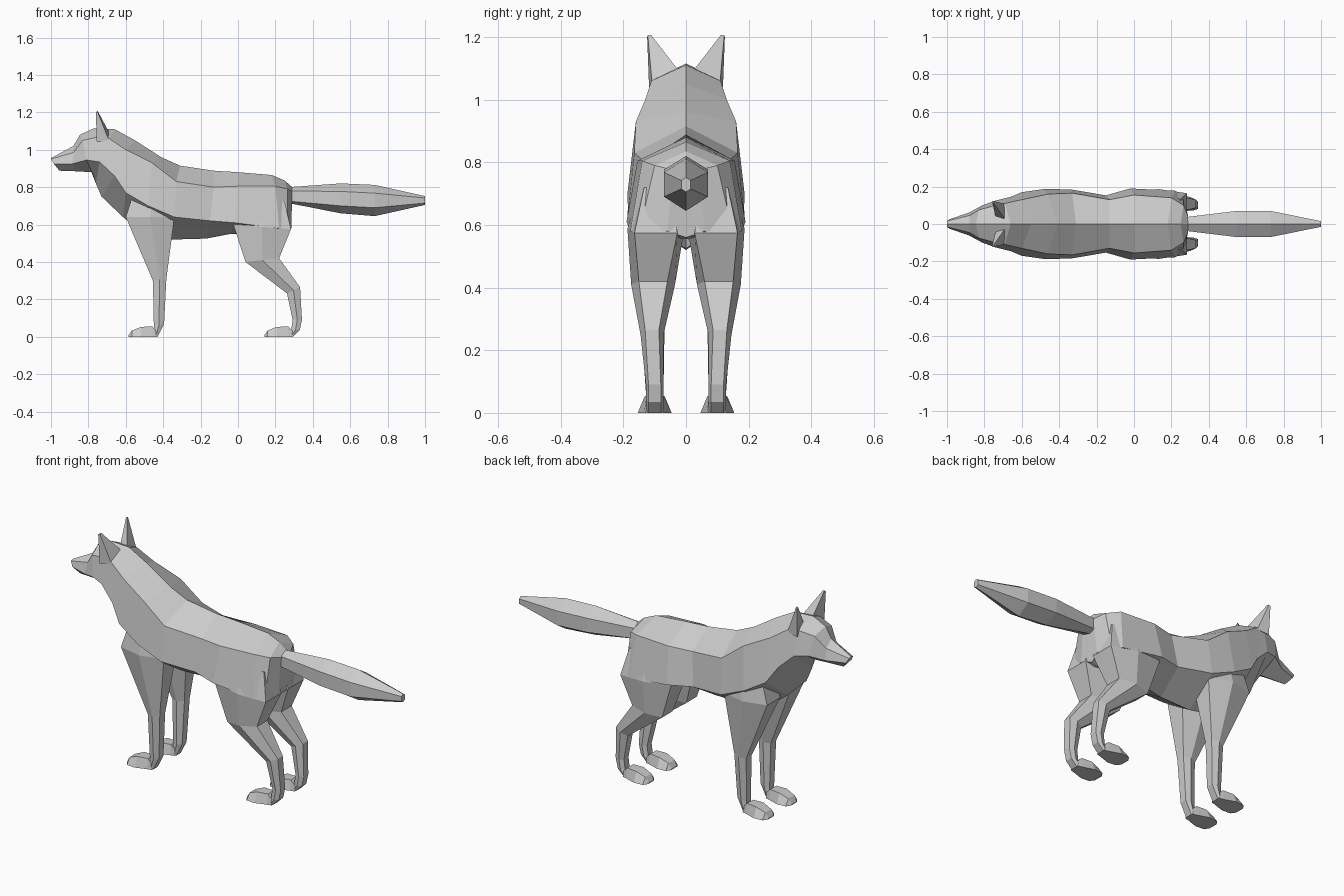
import bpy, bmesh


def loft(name, rings):
    """Skin a series of equal-length point rings and cap both ends."""
    bm = bmesh.new()
    vs = [[bm.verts.new(p) for p in r] for r in rings]
    n = len(vs[0])
    for a, b in zip(vs, vs[1:]):
        for i in range(n):
            j = (i + 1) % n
            bm.faces.new((a[i], a[j], b[j], b[i]))
    bm.faces.new(vs[0][::-1])
    bm.faces.new(vs[-1])
    bmesh.ops.recalc_face_normals(bm, faces=bm.faces)
    me = bpy.data.meshes.new(name)
    bm.to_mesh(me)
    bm.free()
    ob = bpy.data.objects.new(name, me)
    bpy.context.collection.objects.link(ob)
    return ob


def body_ring(top, ridge, mid, bot):
    """Six-sided symmetric section: top (x,z), ridge and mid (x,y,z), bottom (x,z)."""
    def flip(p):
        return (p[0], -p[1], p[2])
    return [(top[0], 0, top[1]), ridge, mid, (bot[0], 0, bot[1]), flip(mid), flip(ridge)]


def leg_ring(side, front, back, yi, yo, k):
    """Six-sided limb section; k narrows the front and back edges."""
    c, w = (yi + yo) / 2, (yo - yi) / 2
    mx, mz = (front[0] + back[0]) / 2, (front[1] + back[1]) / 2
    pts = [(front[0], c - k * w, front[1]), (front[0], c + k * w, front[1]),
           (mx, c + w, mz), (back[0], c + k * w, back[1]),
           (back[0], c - k * w, back[1]), (mx, c - w, mz)]
    return [(x, y * side, z) for x, y, z in pts]


# head, neck and torso, nose to rump
head = [
    ((-1.0, .955), (-1.0, .016, .95), (-.985, .026, .925), (-.955, .888)),
    ((-.88, 1.02), (-.88, .045, .985), (-.885, .06, .925), (-.87, .885)),
    ((-.845, 1.08), (-.83, .075, 1.05), (-.81, .10, .945), (-.78, .88)),
    ((-.77, 1.115), (-.74, .10, 1.07), (-.74, .125, .935), (-.76, .82)),
    ((-.66, 1.11), (-.69, .11, 1.06), (-.66, .145, .86), (-.73, .75)),
]
torso = [
    ((-.55, 1.05), (-.60, .13, 1.0), (-.60, .17, .77), (-.615, .64)),
    ((-.41, .96), (-.46, .16, .93), (-.48, .187, .70), (-.50, .55)),
    ((-.31, .915), (-.33, .165, .83), (-.34, .185, .64), (-.35, .52)),
    ((-.13, .888), (-.13, .13, .80), (-.15, .153, .62), (-.17, .525)),
    ((0, .88), (0, .155, .805), (-.02, .19, .61), (-.04, .55)),
    ((.18, .865), (.20, .14, .805), (.22, .178, .58), (.18, .555)),
    ((.25, .835), (.265, .10, .79), (.265, .15, .575), (.23, .555)),
    ((.29, .80), (.29, .04, .775), (.285, .06, .58), (.265, .56)),
]
loft("body", [body_ring(*r) for r in head + torso])

# tail: x, half width, top, upper edge, lower edge, bottom
tail = [(.27, .036, .80, .78, .725, .715), (.55, .07, .82, .777, .70, .66),
        (.73, .07, .812, .768, .69, .645), (1.0, .015, .752, .742, .715, .705)]
loft("tail", [[(x, 0, t), (x, w, u), (x, w, l), (x, 0, b), (x, -w, l), (x, -w, u)]
              for x, w, t, u, l, b in tail])

# limbs: front edge (x,z), back edge (x,z), inner y, outer y, narrowing
front_leg = [
    ((-.55, .80), (-.36, .76), .04, .16, .7),
    ((-.60, .64), (-.34, .64), .01, .187, .65),
    ((-.455, .30), (-.383, .31), .068, .145, .6),
    ((-.45, .06), (-.395, .07), .072, .128, .7),
    ((-.45, .0), (-.43, .0), .072, .128, .7),
]
hind_leg = [
    ((.03, .72), (.25, .72), .04, .15, .7),
    ((-.025, .60), (.283, .575), .005, .187, .75),
    ((.04, .40), (.22, .42), .035, .175, .65),
    ((.262, .232), (.332, .265), .072, .145, .6),
    ((.292, .09), (.342, .09), .072, .128, .7),
    ((.285, .04), (.33, .035), .072, .128, .7),
    ((.27, .0), (.295, .0), .072, .128, .7),
]
# paw: offset from heel, top, half width at floor, half width on top
paw = [(0, .03, .028, .024), (-.025, .055, .034, .026), (-.085, .053, .054, .032),
       (-.135, .033, .05, .026), (-.152, .008, .026, .018)]

for label, s in (("left", 1), ("right", -1)):
    for part, rings, heel in (("front", front_leg, -.433), ("hind", hind_leg, .293)):
        loft(f"{part}_leg_{label}", [leg_ring(s, *r) for r in rings])
        loft(f"{part}_paw_{label}",
             [[(heel + dx, .1 * s - wb, 0), (heel + dx, .1 * s - wt, t),
               (heel + dx, .1 * s + wt, t), (heel + dx, .1 * s + wb, 0)]
              for dx, t, wb, wt in paw])
    # pointed ears
    base = [(-.755, .118, 1.04), (-.69, .108, 1.05), (-.69, .025, 1.095), (-.74, .04, 1.09)]
    tip = [(-.76, .124, 1.20), (-.752, .122, 1.205), (-.75, .112, 1.207), (-.757, .112, 1.203)]
    loft(f"ear_{label}", [[(x, y * s, z) for x, y, z in r] for r in (base, tip)])
